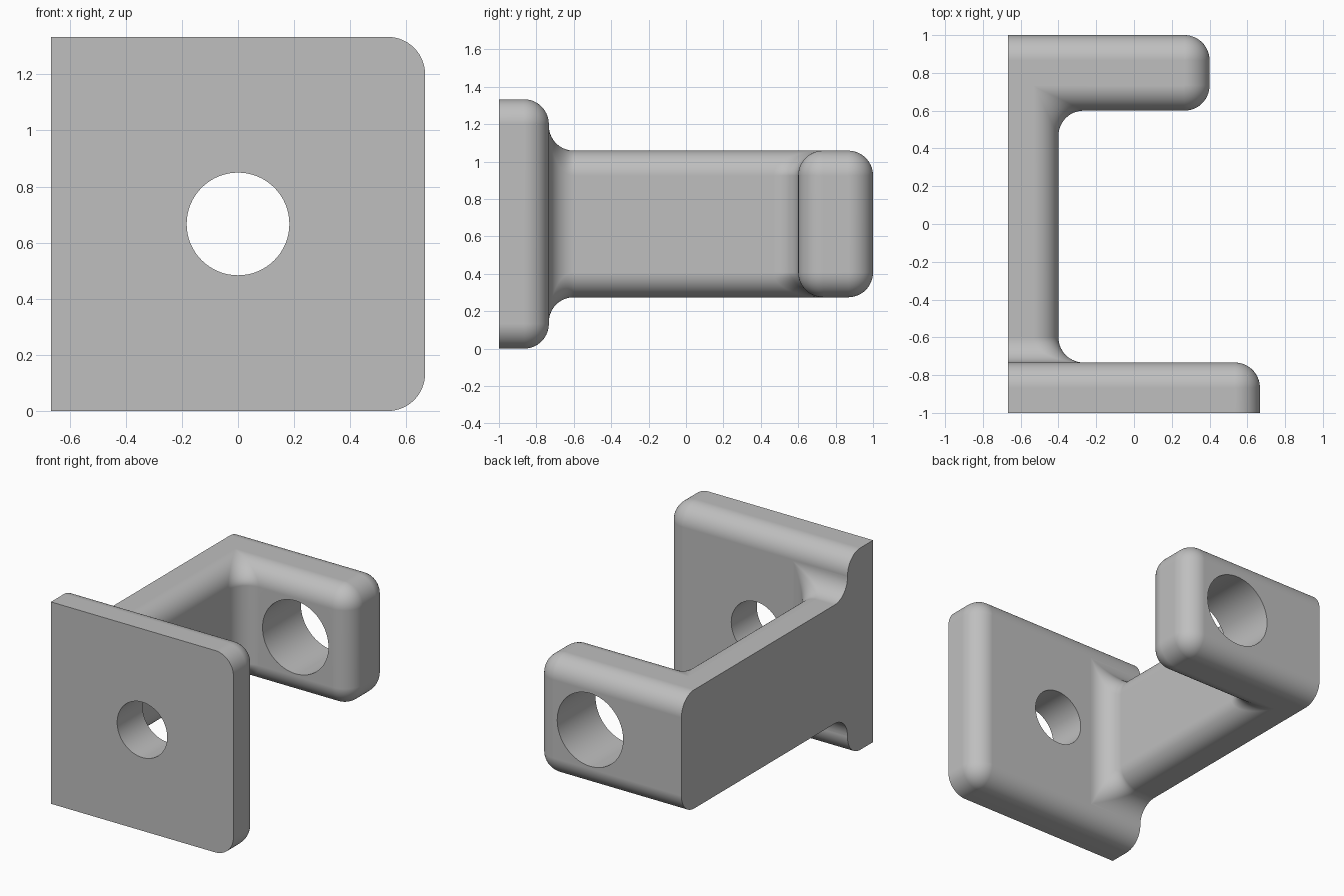
import bpy, bmesh, math
from mathutils import Vector

cube = bpy.data.objects.get("Cube")
if cube:
    bpy.data.objects.remove(cube, do_unlink=True)

R = 2 / 15            # radius of every round and fillet
MID = 2 / 3           # half size of the plate, height of the symmetry plane
HALF = 0.392          # half height of the arm
LEFT, INNER, TIP = -MID, -0.4, 0.4
PLATE_BACK, ARM_FRONT, ARM_BACK = -1 + 2 * R, 0.6, 1.0
SEG = 14
ANGLES = [math.pi / 2 * i / SEG for i in range(SEG + 1)]

grey = bpy.data.materials.new("plain grey")
grey.use_nodes = True
grey.diffuse_color = (0.52, 0.52, 0.52, 1)
grey.node_tree.nodes["Principled BSDF"].inputs["Base Color"].default_value = grey.diffuse_color


def ball_arc(centre, p, q):
    """Points on a ball from p to q along a great circle."""
    a, b = p - centre, q - centre
    if (p - q).length < 1e-5:
        return [p.copy() for _ in ANGLES]
    return [centre + a.normalized().slerp(b.normalized(), i / SEG) * R
            for i in range(SEG + 1)]


def loft(bm, rows):
    """Skin open rows of equal length, returning their vertices."""
    grid = [[bm.verts.new(p) for p in row] for row in rows]
    for a, b in zip(grid, grid[1:]):
        for i in range(len(a) - 1):
            bm.faces.new((a[i], a[i + 1], b[i + 1], b[i]))
    return grid


def finish(name, bm, hole_radius, hole_y):
    """Close the flat side, drill the hole and shade."""
    bmesh.ops.remove_doubles(bm, verts=bm.verts[:], dist=1e-5)
    rim = [e for e in bm.edges if e.is_boundary]
    bmesh.ops.edgeloop_fill(bm, edges=rim)
    bmesh.ops.recalc_face_normals(bm, faces=bm.faces[:])
    mesh = bpy.data.meshes.new(name)
    bm.to_mesh(mesh)
    bm.free()
    mesh.materials.append(grey)
    obj = bpy.data.objects.new(name, mesh)
    bpy.context.collection.objects.link(obj)

    bpy.ops.mesh.primitive_cylinder_add(vertices=64, radius=hole_radius, depth=0.6,
                                        location=(0, hole_y, MID),
                                        rotation=(math.pi / 2, 0, 0))
    cutter = bpy.context.object
    cutter.name = "hole_cutter"
    cutter.hide_render = True
    cutter.data.materials.append(grey)

    bpy.ops.object.select_all(action='DESELECT')
    obj.select_set(True)
    bpy.context.view_layer.objects.active = obj
    drill = obj.modifiers.new("hole", 'BOOLEAN')
    drill.operation, drill.solver, drill.object = 'DIFFERENCE', 'EXACT', cutter
    bpy.ops.object.modifier_apply(modifier=drill.name)
    bpy.data.objects.remove(cutter, do_unlink=True)
    bpy.ops.object.shade_smooth_by_angle(angle=math.radians(30))
    normals = obj.modifiers.new("flat faces", 'WEIGHTED_NORMAL')
    normals.keep_sharp = True


# Mounting plate: outline shrinking along the rounded back edge
def plate_row(inset_radius, y):
    far = MID - R
    row = [Vector((LEFT, y, R - inset_radius))]
    for z, start in ((R, -math.pi / 2), (2 * MID - R, 0)):
        row += [Vector((far + inset_radius * math.cos(start + a), y,
                        z + inset_radius * math.sin(start + a))) for a in ANGLES]
    return row + [Vector((LEFT, y, 2 * MID - R + inset_radius))]


bm = bmesh.new()
rows = [plate_row(R, -1)]
rows += [plate_row(R * math.cos(a), PLATE_BACK - R + R * math.sin(a)) for a in ANGLES]
grid = loft(bm, rows)
bm.faces.new(grid[0])
bm.faces.new(grid[-1])
finish("mounting_plate", bm, 0.183, -1 + R)


# Bracket arm: horizontal outlines stacked from bottom to top
def arm_row(t, side):
    out = R * math.cos(t)
    axis_z = HALF - R

    def at(x, y, lift=1):
        return Vector((x, y, MID + side * (axis_z + lift * R * math.sin(t))))

    web, front, back, end = INNER - R, ARM_FRONT + R, ARM_BACK - R, TIP - R
    row = [at(web + out, PLATE_BACK + R)]
    row += ball_arc(at(web + 2 * out, front - 2 * out, 2),
                    at(web + out, front - 2 * out), at(web + 2 * out, front - out))
    row += [at(end + out * math.sin(a), front - out * math.cos(a)) for a in ANGLES]
    row += [at(end + out * math.cos(a), back + out * math.sin(a)) for a in ANGLES]
    return row + [at(LEFT, back + out)]


# Fillet flaring the arm onto the plate, its rounded edges fading to a point
def flare_row(t):
    e, y = R - R * math.cos(t), PLATE_BACK + R - R * math.sin(t)
    ec, yc = R - 2 * R * math.cos(t), PLATE_BACK + R - 2 * R * math.sin(t)
    top = MID + HALF
    half = [Vector((LEFT, y, top + e))]
    half += ball_arc(Vector((INNER + ec, yc, top + ec)),
                     Vector((INNER + ec, y, top + e)), Vector((INNER + e, y, top + ec)))
    return half + [Vector((p.x, p.y, 2 * MID - p.z)) for p in reversed(half)]


bm = bmesh.new()
grid = loft(bm, [arm_row(t, -1) for t in reversed(ANGLES)] + [arm_row(t, 1) for t in ANGLES])
for row, z in ((grid[0], MID - HALF), (grid[-1], MID + HALF)):
    bm.faces.new(row + [bm.verts.new((LEFT, PLATE_BACK + R, z))])
grid = loft(bm, [flare_row(t) for t in ANGLES])
bm.faces.new(grid[-1])
finish("bracket_arm", bm, 0.241, (ARM_FRONT + ARM_BACK) / 2)
